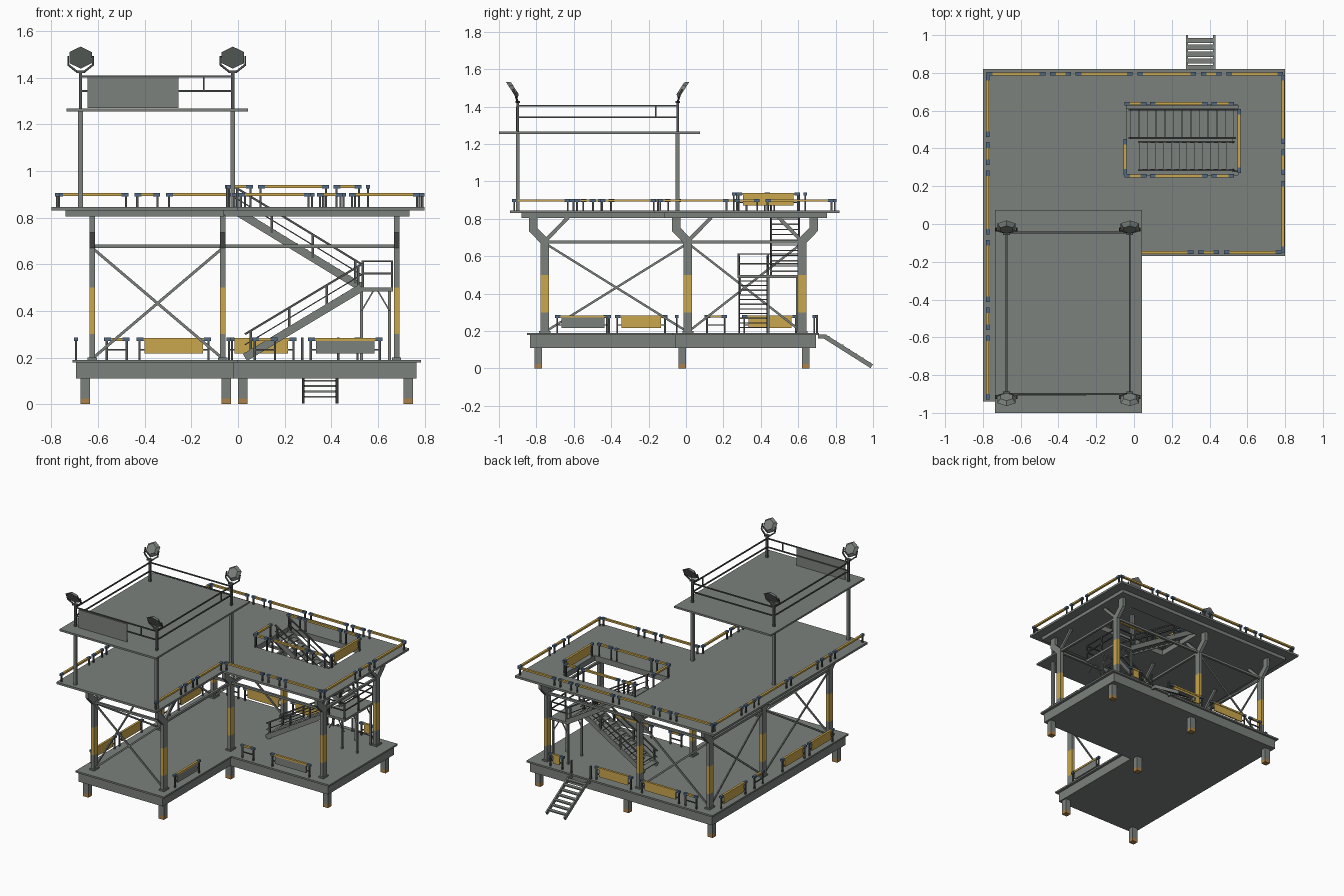
import bpy, bmesh, math
from mathutils import Vector, Matrix

if "Cube" in bpy.data.objects:
    bpy.data.objects.remove(bpy.data.objects["Cube"])

def mat(name, c):
    m = bpy.data.materials.new(name)
    m.diffuse_color = (*c, 1)
    m.use_nodes = True
    m.node_tree.nodes["Principled BSDF"].inputs["Base Color"].default_value = m.diffuse_color
    return m

GREY = mat("steel grey", (0.20, 0.22, 0.205))
DARK = mat("dark metal", (0.085, 0.092, 0.09))
YELL = mat("safety yellow", (0.60, 0.39, 0.075))
BLUE = mat("blue grey", (0.085, 0.14, 0.22))
RUST = mat("rust orange", (0.40, 0.22, 0.07))
parts = {}

def part(name, m):
    if name not in parts:
        parts[name] = (bmesh.new(), m)
    return parts[name][0]

def box(name, m, lo, hi):
    lo, hi = Vector(lo), Vector(hi)
    bmesh.ops.create_cube(part(name, m), size=1, matrix=Matrix.Translation((lo + hi) / 2) @ Matrix.Diagonal((*(hi - lo), 1)))

def beam(name, m, p, q, w, h=None):
    """Bar from p to q, w wide sideways, h in the other direction."""
    p, q = Vector(p), Vector(q)
    z = (q - p).normalized()
    x = z.cross(Vector((0, 0, 1)))
    x = x.normalized() if x.length > 1e-4 else Vector((1, 0, 0))
    y = z.cross(x)
    M = Matrix((x, y, z)).transposed().to_4x4()
    M.translation = (p + q) / 2
    bmesh.ops.create_cube(part(name, m), size=1, matrix=M @ Matrix.Diagonal((w, h or w, (q - p).length, 1)))

def extrude(bm, faces, v):
    r = bmesh.ops.extrude_face_region(bm, geom=faces, use_keep_orig=True)
    bmesh.ops.translate(bm, vec=v, verts=[e for e in r["geom"] if isinstance(e, bmesh.types.BMVert)])
    bmesh.ops.recalc_face_normals(bm, faces=bm.faces[:])

def slab(name, xs, ys, z0, z1, keep):
    """Plate made of grid cells, leaving out cells where keep() is false."""
    bm = part(name, GREY)
    v = [[bm.verts.new((x, y, z0)) for y in ys] for x in xs]
    fs = [bm.faces.new((v[i][j], v[i+1][j], v[i+1][j+1], v[i][j+1]))
          for i in range(len(xs) - 1) for j in range(len(ys) - 1)
          if keep((xs[i] + xs[i+1]) / 2, (ys[j] + ys[j+1]) / 2)]
    for row in v:
        for w in row:
            if not w.link_faces:
                bm.verts.remove(w)
    extrude(bm, fs, (0, 0, z1 - z0))

# L-shaped lower and upper decks, the upper one with a stair opening
def corner(x0, y0):
    return lambda x, y: not (x > x0 and y < y0)
slab("lower_deck", [-0.71, 0.0, 0.785], [-0.85, -0.075, 0.71], 0.178, 0.19, corner(0, -0.075))
slab("lower_frame", [-0.695, -0.02, 0.765], [-0.835, -0.06, 0.695], 0.11, 0.178, corner(-0.02, -0.06))
def holed(x0, y0):
    return lambda x, y: corner(x0, y0)(x, y) and not (-0.04 < x < 0.55 and 0.26 < y < 0.63)
slab("upper_deck", [-0.8, -0.04, 0.0, 0.55, 0.8], [-0.94, -0.17, 0.26, 0.63, 0.82], 0.83, 0.845, holed(0, -0.17))
slab("upper_frame", [-0.74, -0.06, -0.04, 0.55, 0.735], [-0.88, -0.115, 0.26, 0.63, 0.755], 0.805, 0.83, holed(-0.06, -0.115))

# Feet with rust bands
for x, y in [(-0.655, -0.79), (-0.05, -0.79), (-0.05, -0.02), (0.73, -0.02), (-0.655, 0.64), (0.02, 0.64), (0.73, 0.64)]:
    box("foot_band", RUST, (x - 0.021, y - 0.02, 0), (x + 0.021, y + 0.02, 0.025))
    box("foot", GREY, (x - 0.021, y - 0.02, 0.025), (x + 0.021, y + 0.02, 0.11))

# Columns with yellow bands and forked heads
X, Y = (-0.625, -0.065, 0.68), (-0.755, 0.01, 0.62)
for x in X:
    for y in Y:
        if x > 0.5 and y < -0.5:
            continue
        s = 1 if y > 0.5 else -1
        box("column_base", GREY, (x - 0.02, y - 0.03, 0.19), (x + 0.02, y + 0.03, 0.2))
        for a, b, n, m in [(0.2, 0.3, "column", GREY), (0.3, 0.5, "column_band", YELL)]:
            box(n, m, (x - 0.012, y - 0.023, a), (x + 0.012, y + 0.023, b))
        bm = part("column_head", GREY)
        prof = [(-0.023, 0.5), (0.023, 0.5), (0.023, 0.67), (0.085, 0.735), (0.085, 0.808),
                (0.04, 0.808), (0.04, 0.752), (-0.023, 0.688)]
        f = bm.faces.new([bm.verts.new((x - 0.012, y + s * a, b)) for a, b in prof])
        extrude(bm, [f], (0.024, 0, 0))
        beam("column_strut", GREY, (x, y - s * 0.01, 0.69), (x, y - s * 0.125, 0.808), 0.016, 0.02)

# Tie beams and cross braces
for a, b in [((X[0], Y[0]), (X[1], Y[0])), ((X[0], Y[1]), (X[2], Y[1])), ((X[0], Y[2]), (X[2], Y[2])),
             ((X[0], Y[0]), (X[0], Y[2])), ((X[1], Y[0]), (X[1], Y[2])), ((X[2], Y[1]), (X[2], Y[2]))]:
    beam("tie_beam", GREY, (*a, 0.677), (*b, 0.677), 0.016)
for a, b in [((X[0], Y[0]), (X[1], Y[0])), ((X[0], Y[2]), (X[1], Y[2])),
             ((X[0], Y[0]), (X[0], Y[1])), ((X[0], Y[1]), (X[0], Y[2]))]:
    for p, q in ((a, b), (b, a)):
        beam("cross_brace", GREY, (*p, 0.195), (*q, 0.67), 0.008, 0.012)

# Railing segment: yellow bar, blue ends, posts, optional lower bar or panel
def rail(a, b, z0, z1, panel=None, mid=False):
    a, b = Vector((*a, 0)), Vector((*b, 0))
    d = (b - a).normalized()
    up = Vector((0, 0, z1 - 0.007))
    beam("rail_bar", YELL, a + up + d * 0.025, b + up - d * 0.025, 0.016, 0.013)
    for p, s in ((a, d), (b, -d)):
        beam("rail_end", BLUE, p + up, p + up + s * 0.03, 0.018, 0.015)
        beam("rail_post", DARK, p + s * 0.012 + Vector((0, 0, z0)), p + s * 0.012 + up, 0.009)
    if panel or mid:
        zm = Vector((0, 0, z0 + (z1 - z0) * 0.45))
        beam("rail_lower_bar", DARK, a + zm + d * 0.012, b + zm - d * 0.012, 0.007)
    if panel:
        zm = Vector((0, 0, z0 + (z1 - z0) * 0.58))
        n = "grey_panel" if panel == GREY else "yellow_panel"
        beam(n, panel, a + zm + d * 0.035, b + zm - d * 0.035, 0.009, (z1 - z0) * 0.6)

def run(a, b, triples, z0=0.845, z1=0.905):
    """Broken railing of long, short and long segments."""
    a, b = Vector(a), Vector(b)
    w = [0.31, 0.11, 0.3] * triples
    k = (b - a).length / (sum(w) + 0.025 * (len(w) - 1))
    t, d = 0, (b - a).normalized()
    for s in w:
        rail(a + d * t, a + d * (t + s * k), z0, z1)
        t += (s + 0.025) * k

# Upper deck railings
run((-0.78, 0.795), (0.79, 0.795), 2)
run((-0.775, -0.93), (-0.775, 0.79), 2)
run((0.79, -0.15), (0.79, 0.79), 1)
run((0.0, -0.15), (0.78, -0.15), 1)
run((-0.015, -0.93), (-0.015, -0.16), 1)
# Railings around the stair opening
for y in (0.255, 0.637):
    for a, b in ((-0.05, 0.065), (0.085, 0.39), (0.41, 0.53)):
        rail((a, y), (b, y), 0.845, 0.94)
rail((-0.047, 0.26), (-0.047, 0.45), 0.845, 0.94)
rail((0.557, 0.27), (0.557, 0.61), 0.845, 0.94, YELL)

# Lower deck railings
for a, b, p in [(-0.575, -0.465, None), (-0.435, -0.115, YELL), (-0.05, 0.25, YELL), (0.5, 0.62, YELL)]:
    rail((a, 0.685), (b, 0.685), 0.19, 0.285, p, True)
rail((0.06, -0.05), (0.17, -0.05), 0.19, 0.285, None, True)
rail((0.3, -0.05), (0.62, -0.05), 0.19, 0.285, GREY)
rail((-0.025, -0.7), (-0.025, -0.4), 0.19, 0.285, GREY)
for a, b, p in [(-0.7, -0.41, YELL), (-0.38, -0.1, YELL), (0.1, 0.22, None), (0.3, 0.6, YELL)]:
    rail((-0.695, a), (-0.695, b), 0.19, 0.285, p, True)
for x in (0.275, 0.43):
    box("entry_post", DARK, (x - 0.005, 0.695, 0.19), (x + 0.005, 0.705, 0.285))

# Entry stair at the back
for x in (0.28, 0.425):
    beam("entry_stringer", GREY, (x, 0.705, 0.172), (x, 0.75, 0.172), 0.012, 0.022)
    beam("entry_stringer", GREY, (x, 0.74, 0.172), (x, 0.993, 0.012), 0.012, 0.024)
for i in range(7):
    t = (i + 0.4) / 7
    y, z = 0.74 + 0.253 * t, 0.178 - 0.16 * t
    box("entry_tread", GREY, (0.28, y - 0.014, z - 0.004), (0.425, y + 0.014, z + 0.004))

# Two stair flights with treads, stringers and handrails
def flight(p, q, y0, y1):
    (xa, za), (xb, zb) = p, q
    for y in (y0, y1):
        beam("stair_stringer", GREY, (xa, y, za), (xb, y, zb), 0.01, 0.034)
        for h, w in ((0.1, 0.009), (0.055, 0.005)):
            beam("stair_handrail", DARK, (xa, y, za + h), (xb, y, zb + h), w)
        for t in (0.05, 0.38, 0.7, 0.97):
            x, z = xa + (xb - xa) * t, za + (zb - za) * t
            box("stair_post", DARK, (x - 0.005, y - 0.005, z), (x + 0.005, y + 0.005, z + 0.103))
    for i in range(12):
        t = (i + 0.5) / 12
        x, z = xa + (xb - xa) * t, za + (zb - za) * t
        box("stair_tread", GREY, (x - 0.022, y0, z + 0.003), (x + 0.022, y1, z + 0.009))
flight((0.03, 0.2), (0.53, 0.5), 0.285, 0.435)
flight((0.53, 0.5), (-0.02, 0.835), 0.455, 0.605)

# Landing with supports and guard rail
box("landing", GREY, (0.52, 0.275, 0.483), (0.665, 0.61, 0.5))
for x in (0.53, 0.65):
    for y in (0.44, 0.595):
        box("landing_support", GREY, (x - 0.006, y - 0.006, 0.19), (x + 0.006, y + 0.006, 0.483))
for y in (0.29, 0.44, 0.595):
    for x, s in ((0.53, 1), (0.65, -1)):
        beam("landing_brace", GREY, (x, y, 0.4), (x + s * 0.05, y, 0.485), 0.006)
for x, y in [(0.535, 0.28), (0.66, 0.28), (0.66, 0.44), (0.66, 0.605), (0.535, 0.605)]:
    box("landing_post", DARK, (x - 0.005, y - 0.005, 0.5), (x + 0.005, y + 0.005, 0.615))
for z in (0.56, 0.612):
    for p, q in [((0.535, 0.28), (0.66, 0.28)), ((0.66, 0.28), (0.66, 0.605)), ((0.66, 0.605), (0.535, 0.605))]:
        beam("landing_rail", DARK, (*p, z), (*q, z), 0.007)

# Roof platform with posts and thin rails
box("roof", GREY, (-0.735, -1.0, 1.255), (0.042, 0.075, 1.268))
RX, RY = (-0.675, -0.022), (-0.9, -0.045)
for x in RX:
    for y in RY:
        s = 1 if y > -0.5 else -1
        box("roof_post", GREY, (x - 0.01, y - 0.01, 0.845), (x + 0.01, y + 0.01, 1.255))
        box("roof_rail_post", DARK, (x - 0.007, y - 0.007, 1.268), (x + 0.007, y + 0.007, 1.43))
        # Hexagonal floodlight tilted outward, held by a yoke
        c = Vector((x, y + s * 0.024, 1.492))
        n = Vector((0, s * 0.84, -0.54)).normalized()
        u = Vector((0, s * 0.54, 0.84)).normalized()
        M = Matrix((u.cross(n), u, n)).transposed().to_4x4()
        M.translation = c
        bmesh.ops.create_cone(part("floodlight", GREY), cap_ends=True, segments=6, radius1=0.038, radius2=0.056, depth=0.022, matrix=M)
        box("light_mount", DARK, (x - 0.018, y - 0.012, 1.42), (x + 0.018, y + 0.012, 1.43))
        for k in (-1, 1):
            beam("light_yoke", DARK, (x + k * 0.015, y, 1.425), (x + k * 0.053, y + s * 0.01, 1.455), 0.008)
            beam("light_yoke", DARK, (x + k * 0.053, y + s * 0.01, 1.453), (x + k * 0.053, c.y, 1.492), 0.008)
for z in (1.343, 1.405):
    for x in RX:
        beam("roof_rail", DARK, (x, RY[0], z), (x, RY[1], z), 0.008)
    for y in RY:
        beam("roof_rail", DARK, (RX[0], y, z), (RX[1], y, z), 0.008)
box("roof_rail_divider", DARK, (-0.15, -0.904, 1.343), (-0.143, -0.896, 1.405))
box("roof_rail_divider", DARK, (-0.026, -0.165, 1.343), (-0.018, -0.157, 1.405))
box("roof_panel", GREY, (-0.645, -0.91, 1.27), (-0.255, -0.902, 1.4))

# Turn every collected part into an object
for name, (bm, m) in parts.items():
    me = bpy.data.meshes.new(name)
    bmesh.ops.recalc_face_normals(bm, faces=bm.faces[:])
    bm.to_mesh(me)
    bm.free()
    me.materials.append(m)
    bpy.context.collection.objects.link(bpy.data.objects.new(name, me))
